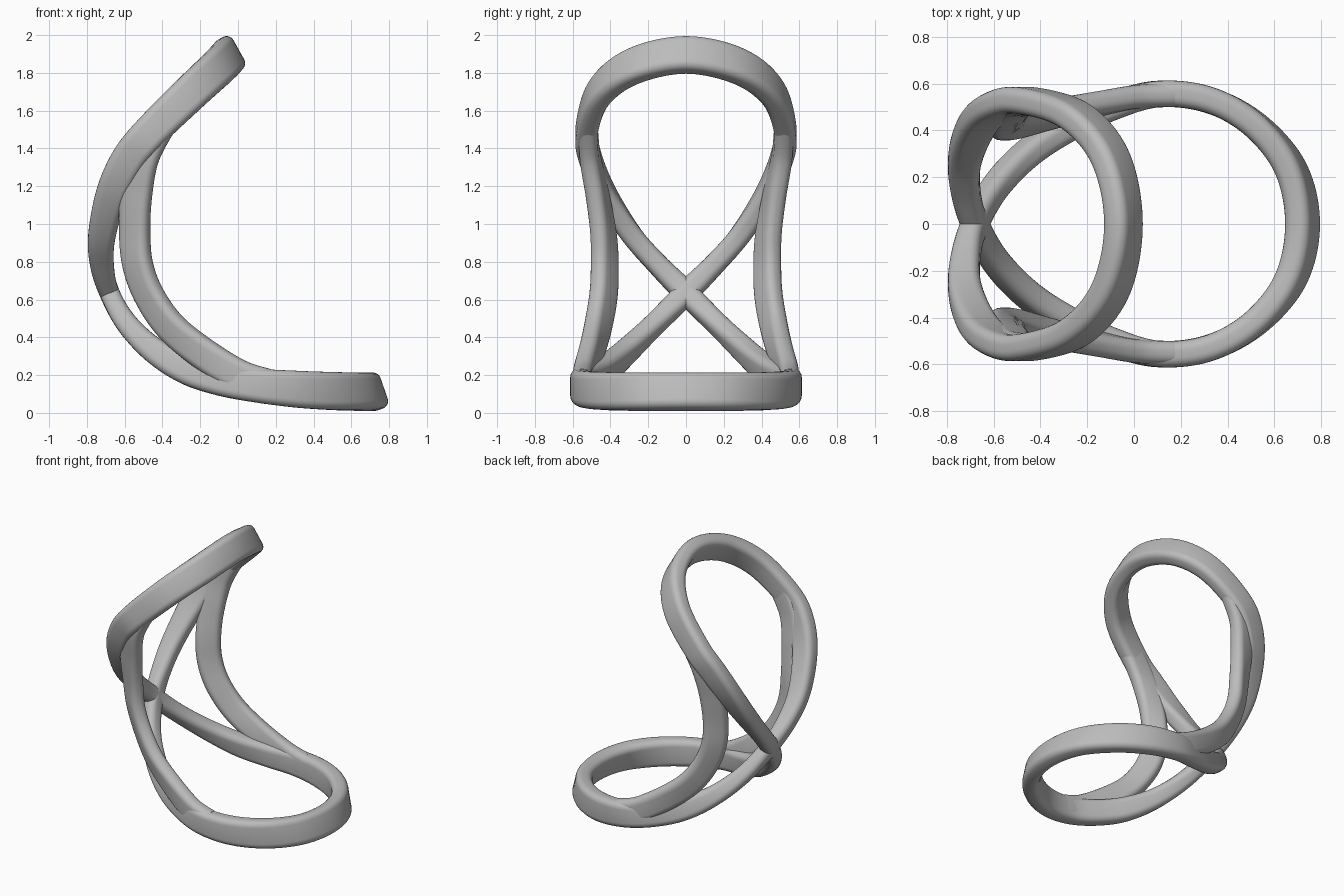
import bpy
import bmesh
from math import sin, cos, pi, radians
from mathutils import Vector

cube = bpy.data.objects.get("Cube")
if cube:
    bpy.data.objects.remove(cube, do_unlink=True)

grey = bpy.data.materials.new("satin_grey")
grey.use_nodes = True
colour = (0.5, 0.5, 0.5, 1)
grey.diffuse_color = colour
grey.node_tree.nodes["Principled BSDF"].inputs["Base Color"].default_value = colour


def rounded_section(depth, width, radius=0.042, steps=5):
    """Rounded rectangle as (along depth, along width) offsets."""
    points = []
    for quarter, (sx, sy) in enumerate([(1, 1), (-1, 1), (-1, -1), (1, -1)]):
        for i in range(steps + 1):
            a = (quarter + i / steps) * pi / 2
            points.append((sx * (depth / 2 - radius) + radius * cos(a),
                           sy * (width / 2 - radius) + radius * sin(a)))
    return points


def station(x, y, z, tilt, depth, width, lean=0.0):
    """One control point: centre, direction of the long side, section size."""
    a = radians(tilt)
    return [Vector((x, y, z)), Vector((cos(a), lean, sin(a))), depth, width]


def mirrored(s):
    flip = Vector((1, -1, 1))
    return [s[0] * flip, s[1] * flip, s[2], s[3]]


def spline(a, b, c, d, t):
    return 0.5 * (2 * b + (c - a) * t + (2 * a - 5 * b + 4 * c - d) * t ** 2
                  + (3 * b - a - 3 * c + d) * t ** 3)


def sweep(name, stations, closed, steps=10):
    """Loft a rounded section smoothly through the stations."""
    n = len(stations)
    pick = (lambda i: stations[i % n]) if closed else (lambda i: stations[min(max(i, 0), n - 1)])
    path = []
    for i in range(n if closed else n - 1):
        four = [pick(i + k) for k in (-1, 0, 1, 2)]
        for j in range(steps):
            path.append([spline(*column, j / steps) for column in zip(*four)])
    if not closed:
        path.append(stations[-1])
    bm = bmesh.new()
    rings = []
    count = len(path)
    for i, (centre, axis, depth, width) in enumerate(path):
        if closed:
            tangent = path[(i + 1) % count][0] - path[i - 1][0]
        else:
            tangent = path[min(i + 1, count - 1)][0] - path[max(i - 1, 0)][0]
        tangent.normalize()
        long_side = (axis - tangent * axis.dot(tangent)).normalized()
        short_side = tangent.cross(long_side)
        rings.append([bm.verts.new(centre + long_side * u + short_side * v)
                      for u, v in rounded_section(depth, width)])
    for i in range(count if closed else count - 1):
        r, s = rings[i], rings[(i + 1) % count]
        for k in range(len(r)):
            m = (k + 1) % len(r)
            bm.faces.new((r[k], r[m], s[m], s[k]))
    if not closed:
        bm.faces.new(rings[0])
        bm.faces.new(rings[-1])
    bmesh.ops.recalc_face_normals(bm, faces=bm.faces[:])
    mesh = bpy.data.meshes.new(name)
    bm.to_mesh(mesh)
    bm.free()
    mesh.materials.append(grey)
    obj = bpy.data.objects.new(name, mesh)
    bpy.context.collection.objects.link(obj)
    bpy.ops.object.select_all(action='DESELECT')
    obj.select_set(True)
    bpy.context.view_layer.objects.active = obj
    bpy.ops.object.shade_smooth_by_angle(angle=radians(40))
    return obj


# Figure-eight band: backrest loop down to the crossing, then the seat loop
back_half = [
    (-0.045, 0, 1.895, -61, 0.2), (-0.1, 0.28, 1.835, -57, 0.2),
    (-0.25, 0.46, 1.695, -48, 0.195), (-0.46, 0.527, 1.49, -42, 0.185),
    (-0.58, 0.505, 1.345, -34, 0.18), (-0.665, 0.43, 1.165, -22, 0.17),
    (-0.72, 0.29, 0.945, -3, 0.145), (-0.72, 0.15, 0.785, 6, 0.125),
]
crossing = (-0.68, 0, 0.635, 17, 0.105)
seat_half = [
    (-0.59, 0.16, 0.475, 33, 0.115), (-0.45, 0.305, 0.335, 52, 0.135),
    (-0.28, 0.415, 0.235, 63, 0.16), (-0.1, 0.5, 0.178, 74, 0.17),
    (0.1, 0.555, 0.145, 82, 0.18), (0.32, 0.53, 0.125, 88, 0.195),
    (0.52, 0.42, 0.115, 96, 0.2), (0.67, 0.235, 0.112, 105, 0.2),
    (0.72, 0, 0.112, 109, 0.2),
]
band = 0.113
half = [station(*p, band) for p in back_half]
half.append(station(*crossing, 0.125))
half += [mirrored(station(*p, band)) for p in seat_half]
other_half = [mirrored(s) for s in half[-2:0:-1]]
sweep("figure_eight_frame", half + other_half, closed=True)

# Side struts: run out of the backrest loop and into the seat loop
strut_path = [
    (-0.4, 0.52, 1.55, -42), (-0.5, 0.508, 1.36, -28), (-0.54, 0.468, 1.15, -8),
    (-0.547, 0.437, 0.95, 0), (-0.53, 0.43, 0.78, 12), (-0.47, 0.437, 0.62, 30),
    (-0.36, 0.465, 0.46, 47), (-0.2, 0.5, 0.325, 60), (0, 0.54, 0.2, 74),
    (0.15, 0.55, 0.15, 82),
]
last = len(strut_path) - 1
left_strut = [station(*p, 0.17, 0.1, lean=0.75 * sin(pi * i / last) ** 2)
              for i, p in enumerate(strut_path)]
sweep("back_strut", left_strut, closed=False)
sweep("front_strut", [mirrored(s) for s in left_strut], closed=False)
